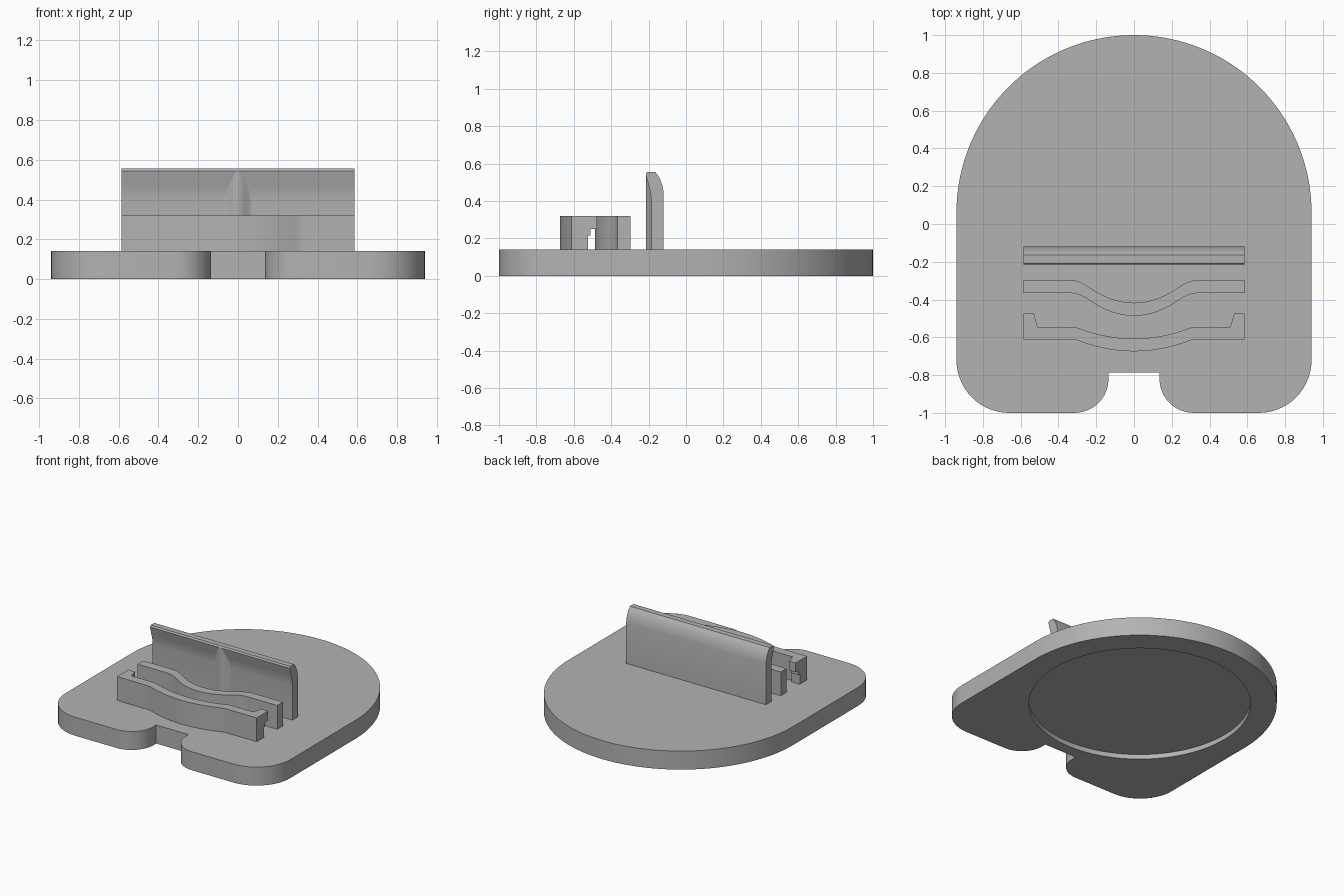
import bpy, bmesh
from math import sin, cos, pi, radians
from mathutils import Vector

cube = bpy.data.objects.get("Cube")
if cube:
    bpy.data.objects.remove(cube)

grey = bpy.data.materials.new("light grey plastic")
grey.use_nodes = True
colour = (0.45, 0.45, 0.45, 1)
grey.diffuse_color = colour
grey.node_tree.nodes["Principled BSDF"].inputs["Base Color"].default_value = colour


def prism(name, outline, lo, hi, axis="z"):
    """Extrude a closed outline, xy along z or yz along x."""
    bm = bmesh.new()
    place = (lambda a, b: (a, b, lo)) if axis == "z" else (lambda a, b: (lo, a, b))
    face = bm.faces.new([bm.verts.new(place(a, b)) for a, b in outline])
    new = bmesh.ops.extrude_face_region(bm, geom=[face])["geom"]
    shift = Vector((0, 0, hi - lo)) if axis == "z" else Vector((hi - lo, 0, 0))
    bmesh.ops.translate(bm, vec=shift, verts=[v for v in new if isinstance(v, bmesh.types.BMVert)])
    bmesh.ops.recalc_face_normals(bm, faces=bm.faces)
    mesh = bpy.data.meshes.new(name)
    bm.to_mesh(mesh)
    bm.free()
    mesh.materials.append(grey)
    obj = bpy.data.objects.new(name, mesh)
    bpy.context.collection.objects.link(obj)
    return obj


def arc(cx, cy, r, start, end, n):
    angles = [radians(start + (end - start) * i / n) for i in range(n + 1)]
    return [(cx + r * cos(a), cy + r * sin(a)) for a in angles]


def smooth(obj):
    bpy.ops.object.select_all(action="DESELECT")
    obj.select_set(True)
    bpy.context.view_layer.objects.active = obj
    bpy.ops.object.shade_smooth_by_angle(angle=radians(30))


# Base plate: round back, rounded front corners, notch in the front edge
half = (arc(0, 0.06, 0.94, 90, 0, 40) + arc(0.66, -0.72, 0.28, 0, -90, 14)
        + arc(0.315, -0.82, 0.18, -90, -180, 12) + [(0.135, -0.785)])
base = prism("base_plate", half + [(-x, y) for x, y in reversed(half[1:])], 0, 0.14)

# Shallow round recess underneath
cutter = prism("recess_cutter", arc(0, 0.06, 0.76, 0, 360, 96)[:-1], -0.1, 0.036)
cutter.hide_render = True
cut = base.modifiers.new("recess", "BOOLEAN")
cut.object = cutter
cut.solver = "EXACT"
bpy.context.view_layer.objects.active = base
bpy.ops.object.modifier_apply(modifier=cut.name)
bpy.data.objects.remove(cutter)
smooth(base)

# Back wall with a lip that curls forward
wall = [(-0.12, 0.12), (-0.12, 0.45), (-0.127, 0.485), (-0.14, 0.52), (-0.152, 0.54),
        (-0.165, 0.555), (-0.208, 0.555), (-0.215, 0.543), (-0.207, 0.51),
        (-0.197, 0.475), (-0.189, 0.44), (-0.185, 0.4), (-0.185, 0.12)]
smooth(prism("back_wall", wall, -0.585, 0.585, "x"))

# Soft vertical rib in the middle of the wall
xs = [-0.08 + 0.16 * i / 24 for i in range(25)]
rib = [(x, -0.183 - 0.016 * (1 + cos(pi * x / 0.08))) for x in xs]
smooth(prism("wall_rib", rib + [(0.08, -0.17), (-0.08, -0.17)], 0.12, 0.543))


def bow(x, a, b):
    """Bulge height: a shallow arc blended into the straight ends."""
    x = abs(x)
    if x < a:
        return 1 - x * x / (a * b)
    return (b - x) ** 2 / (b * (b - a)) if x < b else 0


def strip(name, back, front, depth, a, b):
    xs = [-0.585] + [b * i / 24 for i in range(-24, 25)] + [0.585]
    rear = [(x, back - depth * bow(x, a, b)) for x in xs]
    fore = [(x, front - depth * bow(x, a, b)) for x in reversed(xs)]
    smooth(prism(name, rear + fore, 0.12, 0.32))


# Two bowed strips
strip("middle_strip", -0.297, -0.366, 0.12, 0.24, 0.34)
strip("front_strip", -0.545, -0.612, 0.062, 0.29, 0.33)

# Stepped hooks at both ends of the front strip
for side, s in (("left", 1), ("right", -1)):
    for part, reach, lo, hi in (("foot", -0.525, 0.12, 0.215),
                                ("step", -0.51, 0.215, 0.25),
                                ("tip", -0.475, 0.25, 0.32)):
        inner = 0.51 + 0.02 * (reach + 0.545) / 0.07
        plan = [(0.585, -0.545), (0.585, reach), (inner, reach), (0.51, -0.545)]
        prism(f"{side}_hook_{part}", [(s * x, y) for x, y in plan], lo, hi)
